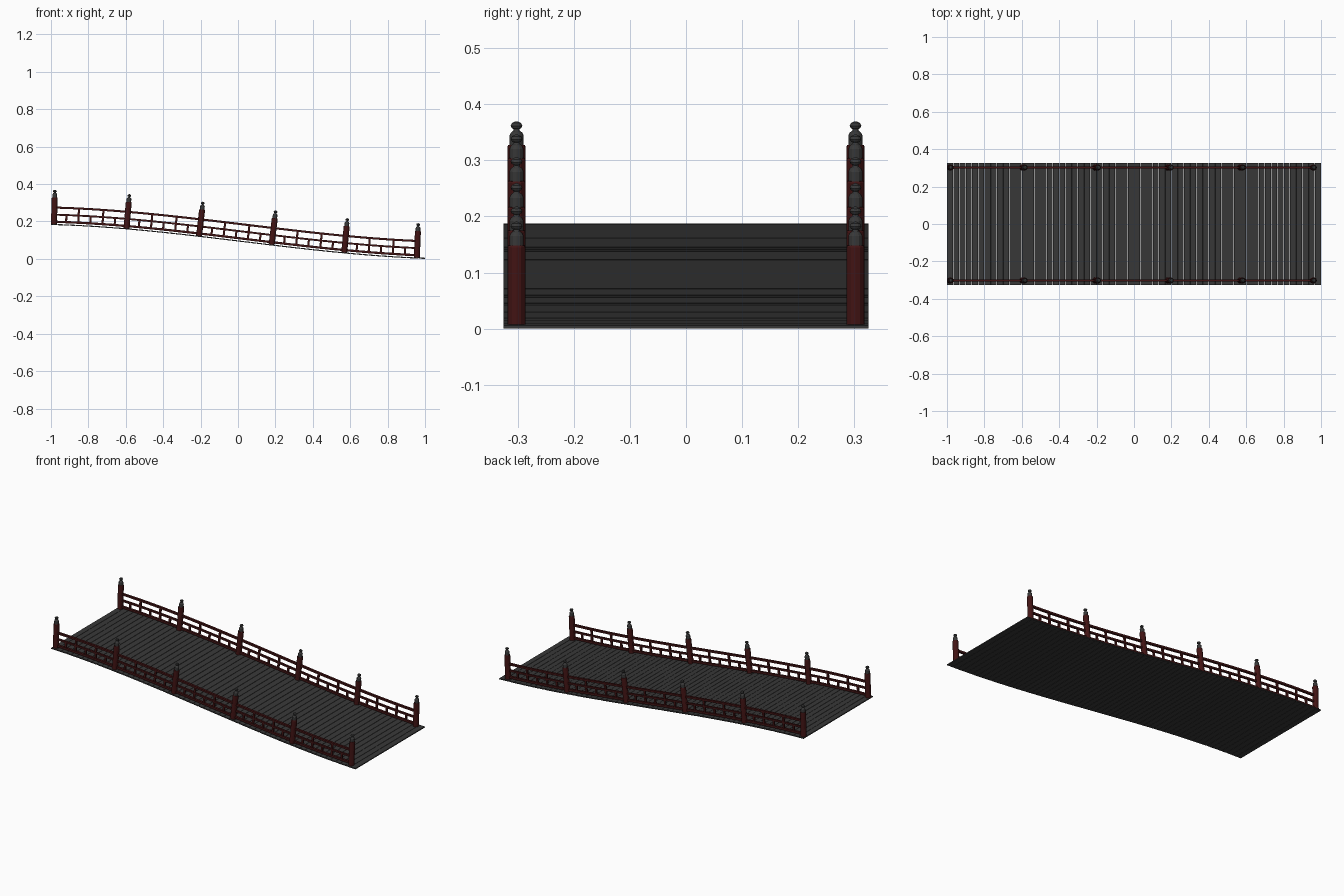
import bpy, bmesh, math
from mathutils import Vector, Matrix

if "Cube" in bpy.data.objects:
    bpy.data.objects.remove(bpy.data.objects["Cube"])

def material(name, c):
    m = bpy.data.materials.new(name)
    m.diffuse_color = (*c, 1)
    m.use_nodes = True
    m.node_tree.nodes["Principled BSDF"].inputs["Base Color"].default_value = m.diffuse_color
    return m

RED = material("dark_red_wood", (0.055, 0.007, 0.007))
GREY = material("charcoal", (0.04, 0.04, 0.04))

SIDE_Y = 0.302
FIRST, LAST, BAYS = -0.984, 0.956, 5

def deck_z(x):
    # half-arch of the deck surface (Hermite curve)
    t = (x + 1) / 2
    return ((2*t**3 - 3*t**2 + 1) * 0.187 + (t**3 - 2*t**2 + t) * -0.05
            + (3*t**2 - 2*t**3) * 0.006 + (t**3 - t**2) * -0.07)

def frame(x, y=0.0):
    # local frame on the deck: x along the slope, z along its normal
    a = math.atan((deck_z(x + 0.002) - deck_z(x - 0.002)) / 0.004)
    return Matrix.Translation((x, y, deck_z(x))) @ Matrix.Rotation(-a, 4, 'Y')

def finish(bm, name, mats):
    bmesh.ops.recalc_face_normals(bm, faces=bm.faces)
    me = bpy.data.meshes.new(name)
    bm.to_mesh(me)
    bm.free()
    ob = bpy.data.objects.new(name, me)
    bpy.context.collection.objects.link(ob)
    for m in mats:
        me.materials.append(m)
    return ob

def add_box(bm, mat, size, z):
    bmesh.ops.create_cube(bm, size=1, matrix=mat @ Matrix.Translation((0, 0, z))
                          @ Matrix.Diagonal((*size, 1)))

def add_lathe(bm, mat, profile, mat_index, n=12):
    rings = [[bm.verts.new(mat @ Vector((r * math.cos(2*math.pi*i/n),
                                         r * math.sin(2*math.pi*i/n), z)))
              for i in range(n)] for r, z in profile]
    faces = [bm.faces.new((a[i], a[(i+1) % n], b[(i+1) % n], b[i]))
             for a, b in zip(rings, rings[1:]) for i in range(n)]
    faces += [bm.faces.new(rings[0]), bm.faces.new(rings[-1])]
    for f in faces:
        f.material_index = mat_index

# Deck planks laid crosswise along the curve
bm = bmesh.new()
N = 60
w = 2 / N
for i in range(N):
    add_box(bm, frame(-1 + (i + 0.5) * w), (w - 0.002, 0.65, 0.006), -0.003)
finish(bm, "deck_planks", [GREY])

POST = [(0.016, -0.003), (0.016, 0.138), (0.0145, 0.141)]
CAP = [(0.0125, 0.139), (0.0125, 0.158), (0.010, 0.163), (0.006, 0.166),
       (0.005, 0.169), (0.0085, 0.171), (0.0105, 0.175), (0.008, 0.180), (0.002, 0.183)]
bay = (LAST - FIRST) / BAYS

for side, y in (("front", -SIDE_Y), ("back", SIDE_Y)):
    # Posts with turned finials
    bm = bmesh.new()
    for i in range(BAYS + 1):
        m = frame(FIRST + i * bay, y)
        add_lathe(bm, m, POST, 0)
        add_lathe(bm, m, CAP, 1)
    finish(bm, side + "_posts", [RED, GREY])

    # Three rails following the deck
    for name, h, wd, th in (("bottom_rail", 0.012, 0.013, 0.012),
                            ("middle_rail", 0.050, 0.011, 0.010),
                            ("top_rail", 0.088, 0.013, 0.011)):
        bm = bmesh.new()
        rings = []
        for i in range(31):
            m = frame(FIRST + (LAST - FIRST) * i / 30, y)
            rings.append([bm.verts.new(m @ Vector((0, sy * wd / 2, h + sz * th / 2)))
                          for sy, sz in ((-1, -1), (1, -1), (1, 1), (-1, 1))])
        for a, b in zip(rings, rings[1:]):
            for k in range(4):
                bm.faces.new((a[k], a[(k+1) % 4], b[(k+1) % 4], b[k]))
        bm.faces.new(rings[0])
        bm.faces.new(rings[-1])
        finish(bm, side + "_" + name, [RED])

    # Balusters: tall ones to the top rail, short ones to the middle rail
    bm = bmesh.new()
    for b in range(BAYS):
        for k in range(1, 6):
            m = frame(FIRST + (b + k / 6) * bay, y)
            top = 0.086 if k % 2 == 0 else 0.048
            add_box(bm, m, (0.011, 0.009, top - 0.01), (top + 0.01) / 2)
    finish(bm, side + "_balusters", [RED])
